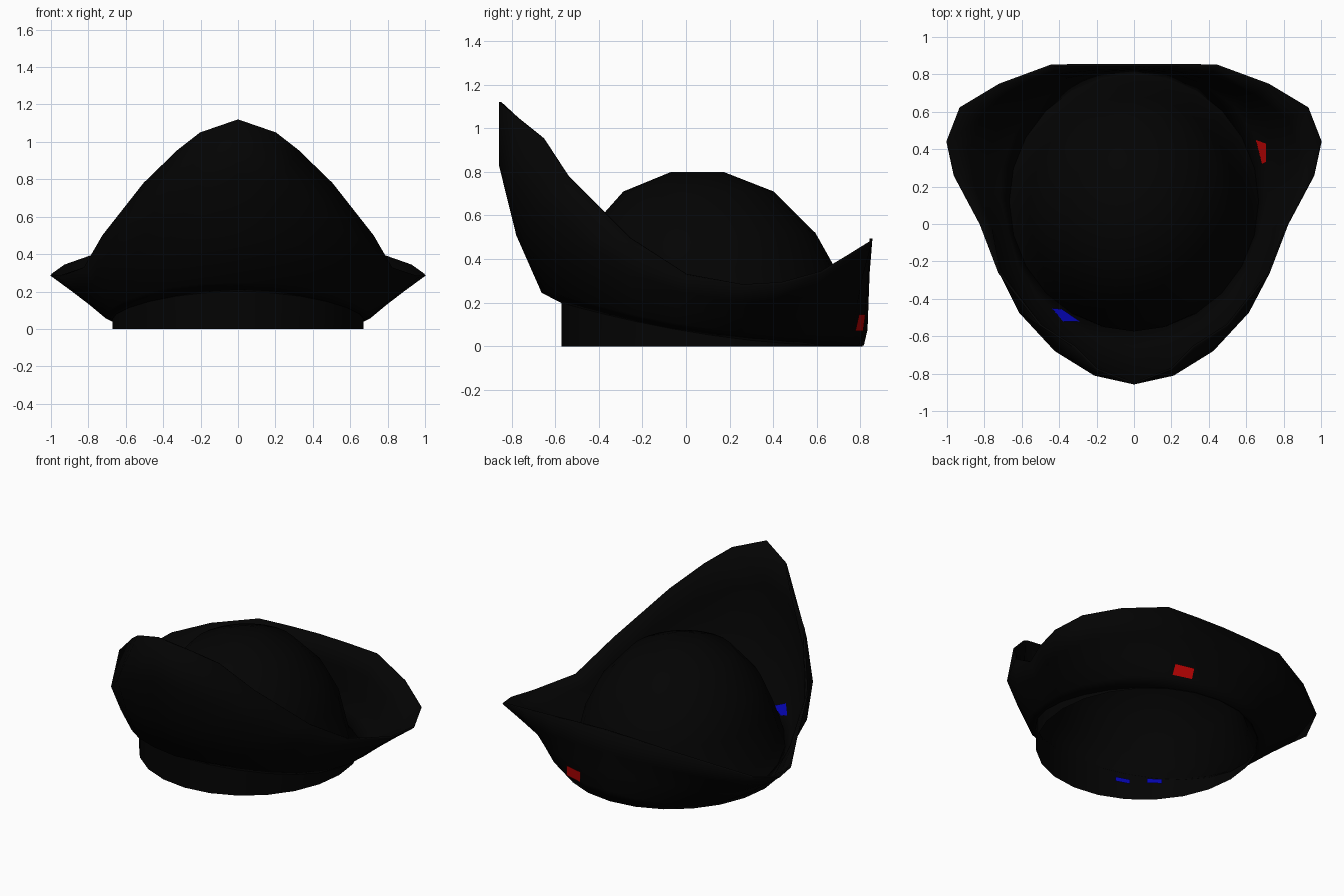
import bpy, math
from mathutils import Vector
from mathutils.bvhtree import BVHTree

if "Cube" in bpy.data.objects:
    bpy.data.objects.remove(bpy.data.objects["Cube"])


def material(name, col):
    m = bpy.data.materials.new(name)
    m.diffuse_color = (*col, 1)
    m.use_nodes = True
    m.node_tree.nodes["Principled BSDF"].inputs["Base Color"].default_value = m.diffuse_color
    return m


BLACK = material("black felt", (0.001, 0.001, 0.001))
RED = material("red", (0.5, 0.001, 0.001))
BLUE = material("blue", (0.001, 0.001, 0.4))


def make(name, verts, faces, mat, smooth=True):
    me = bpy.data.meshes.new(name)
    me.from_pydata([tuple(v) for v in verts], [], faces)
    me.materials.append(mat)
    ob = bpy.data.objects.new(name, me)
    bpy.context.collection.objects.link(ob)
    if smooth:
        bpy.context.view_layer.objects.active = ob
        ob.select_set(True)
        bpy.ops.object.shade_smooth_by_angle(angle=math.radians(40))
        ob.select_set(False)
    return ob


def loft(name, rings, mat, cap=False):
    """Join closed rings of equal length with quads."""
    n = len(rings[0])
    faces = [(r * n + i, r * n + (i + 1) % n, (r + 1) * n + (i + 1) % n, (r + 1) * n + i)
             for r in range(len(rings) - 1) for i in range(n)]
    if cap:
        faces.append(tuple(range((len(rings) - 1) * n, len(rings) * n)))
    return make(name, [v for ring in rings for v in ring], faces, mat)


def mirrored(half):
    """Half ring from front to back -> full closed ring."""
    return half + [Vector((-p.x, p.y, p.z)) for p in half[-2:0:-1]]


def oval(rx, ry, cy, z, n=24):
    half = []
    for i in range(n // 2 + 1):
        a = 2 * math.pi * i / n
        y = cy - ry * math.cos(a)
        x = rx * math.sin(a) if 0 < i < n // 2 else 0
        half.append(Vector((x, y, z(y) if callable(z) else z)))
    return half


def seam(y):
    return 0.2 * max(0, (0.81 - y) / 1.38) ** 2 + 0.005


# headband, an open thin wall
band_top = oval(0.67, 0.69, 0.12, seam)
loft("headband", [mirrored(oval(0.67, 0.69, 0.12, 0.0)), mirrored(band_top)], BLACK)

# crown dome, flaring at its foot to meet the headband, open below
profile = [(.665, .15), (.605, .36), (.525, .52), (.345, .71), (.12, .8)]
rings = [mirrored(band_top)]
for r, z in profile:
    rings.append(mirrored(oval(r * 0.925, r, 0.1 - 0.06 * z, z if z > .2 else
                               (lambda y: seam(y) + 0.07))))
loft("crown", rings, BLACK, cap=True)

# turned-up three-cornered brim: rim line and bulge line, front to back
rim = [Vector(p) for p in (
    (0, -.852, 1.12), (.2, -.775, 1.05), (.32, -.655, .955), (.5, -.54, .78), (.72, -.26, .5),
    (.82, 0, .33), (.96, .26, .28), (1, .44, .29), (.93, .62, .34), (.72, .745, .415),
    (.44, .848, .48), (.21, .849, .49), (0, .849, .495))]
bulge = [Vector(p) for p in (
    (0, -.852, .83), (.21, -.805, .77), (.42, -.675, .65), (.61, -.47, .48), (.72, -.25, .34))]
low, mid, high = [], [], []
for i, (b, r) in enumerate(zip(band_top, rim)):
    c = bulge[i] if i < len(bulge) else b.lerp(r, 0.68)
    w = max(0, 1 - i / 6)                      # frontness
    q = max(0, (i - 8) / 4)                    # backness
    d = c - b

    def part(h, v):
        return Vector((b.x + d.x * h, b.y + d.y * h, b.z + d.z * v))
    low.append(part(0.24 + 0.07 * w + 0.4 * q, 0.17 - 0.1 * w + 0.05 * q))
    mid.append(part(0.6 + 0.12 * w + 0.2 * q, 0.58 - 0.09 * w))
    high.append(c)
brim = loft("brim", [mirrored(h) for h in (band_top, low, mid, high, rim)], BLACK)
sol = brim.modifiers.new("thickness", "SOLIDIFY")
sol.thickness, sol.offset = 0.012, 0

# small coloured patches laid on the brim
dg = bpy.context.evaluated_depsgraph_get()
dg.update()
tree = BVHTree.FromObject(brim, dg)


def patch(name, points, direction, mat):
    d = Vector(direction)
    pts = []
    for p in points:
        hit = tree.ray_cast(Vector(p) - d * 3, d)[0]
        if hit:
            pts.append(hit - d * 0.008)
    if len(pts) > 2:
        make(name, pts, [tuple(range(len(pts)))], mat, False)


patch("red_back_patch", [(.345, 0, .07), (.22, 0, .07), (.21, 0, .145), (.335, 0, .145)],
      (0, -1, 0), RED)
patch("red_inner_patch", [(.65, .45, 0), (.685, .32, 0), (.705, .33, 0), (.705, .43, 0)],
      (0, 0, -1), RED)
patch("blue_inner_patch", [(-.44, -.45, 0), (-.38, -.52, 0), (-.29, -.52, 0), (-.385, -.455, 0)],
      (0, 0, -1), BLUE)

# thin blue slivers on the inside of the headband
for k, (a0, a1) in enumerate(((24, 32), (41, 49))):
    pts = []
    for deg, z in ((a0, .11), (a1, .10), (a1, .13), (a0, .14)):
        a = math.radians(deg)
        pts.append((-.652 * math.sin(a), .12 - .672 * math.cos(a), z))
    make(f"blue_lining_sliver_{k + 1}", pts, [(0, 1, 2, 3)], BLUE, False)
